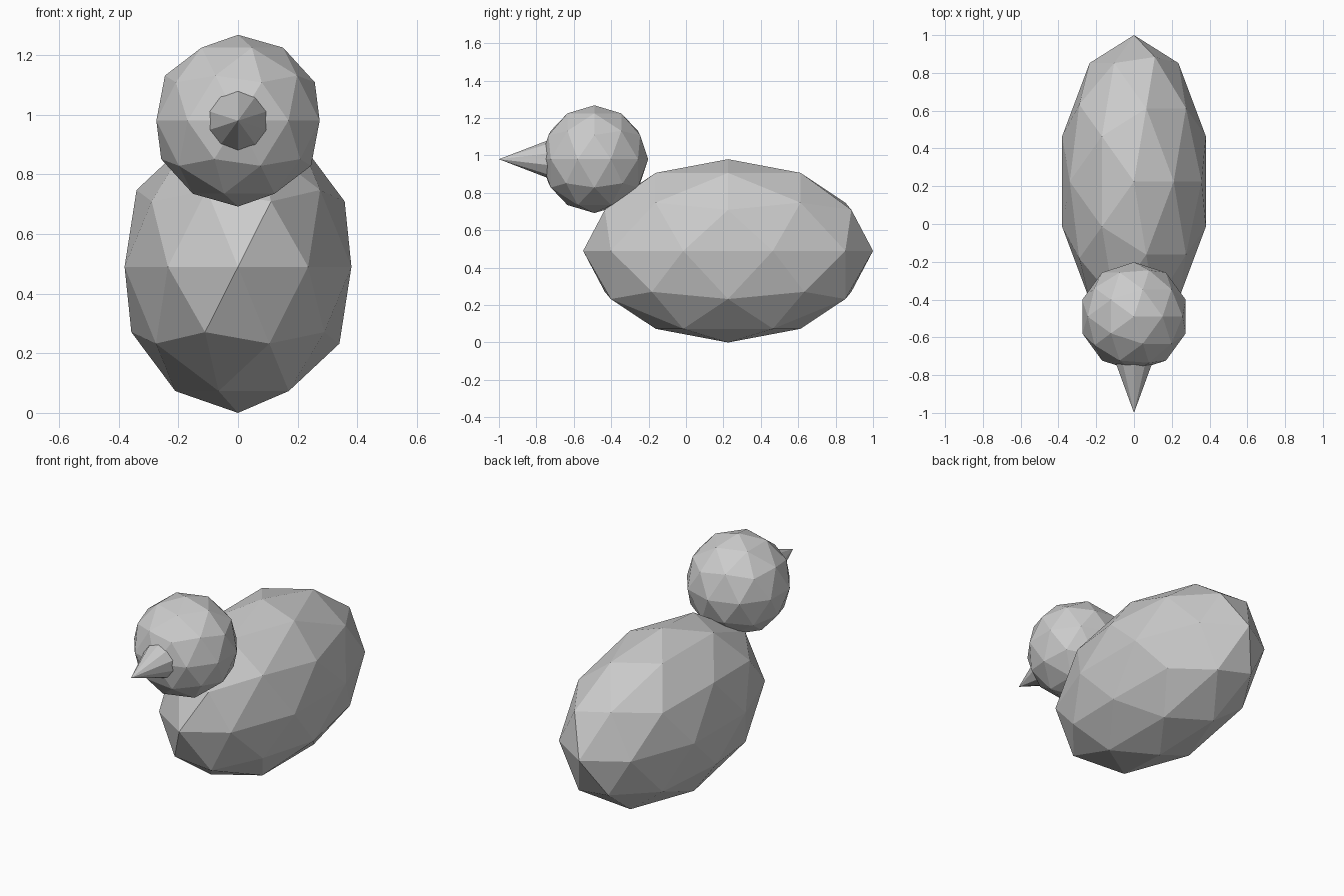
import bpy
from math import pi

cube = bpy.data.objects.get("Cube")
if cube:
    bpy.data.objects.remove(cube, do_unlink=True)

# One plain grey for every part
grey = bpy.data.materials.new("light grey")
grey.use_nodes = True
grey.diffuse_color = (0.6, 0.6, 0.6, 1)
grey.node_tree.nodes["Principled BSDF"].inputs["Base Color"].default_value = (0.6, 0.6, 0.6, 1)


def finish(name):
    """Name the new object, shade it flat and colour it."""
    ob = bpy.context.object
    ob.name = ob.data.name = name
    ob.data.materials.append(grey)
    bpy.ops.object.shade_flat()
    return ob


def ball(name, center, radii):
    """Low-poly icosphere stretched to the given radii."""
    bpy.ops.mesh.primitive_ico_sphere_add(subdivisions=2, radius=1, location=center)
    ob = finish(name)
    ob.scale = radii
    return ob


# Egg-shaped body and round head
ball("body", (0, 0.225, 0.49), (0.4, 0.775, 0.49))
ball("head", (0, -0.49, 0.98), (0.288, 0.288, 0.288))

# Pointed beak, its base sunk into the head
tip, base, slope = -1.0, -0.7, 0.385
depth = base - tip
bpy.ops.mesh.primitive_cone_add(
    vertices=10, radius1=depth * slope, radius2=0, depth=depth,
    location=(0, (tip + base) / 2, 0.98), rotation=(pi / 2, 0, 0))
finish("beak")
